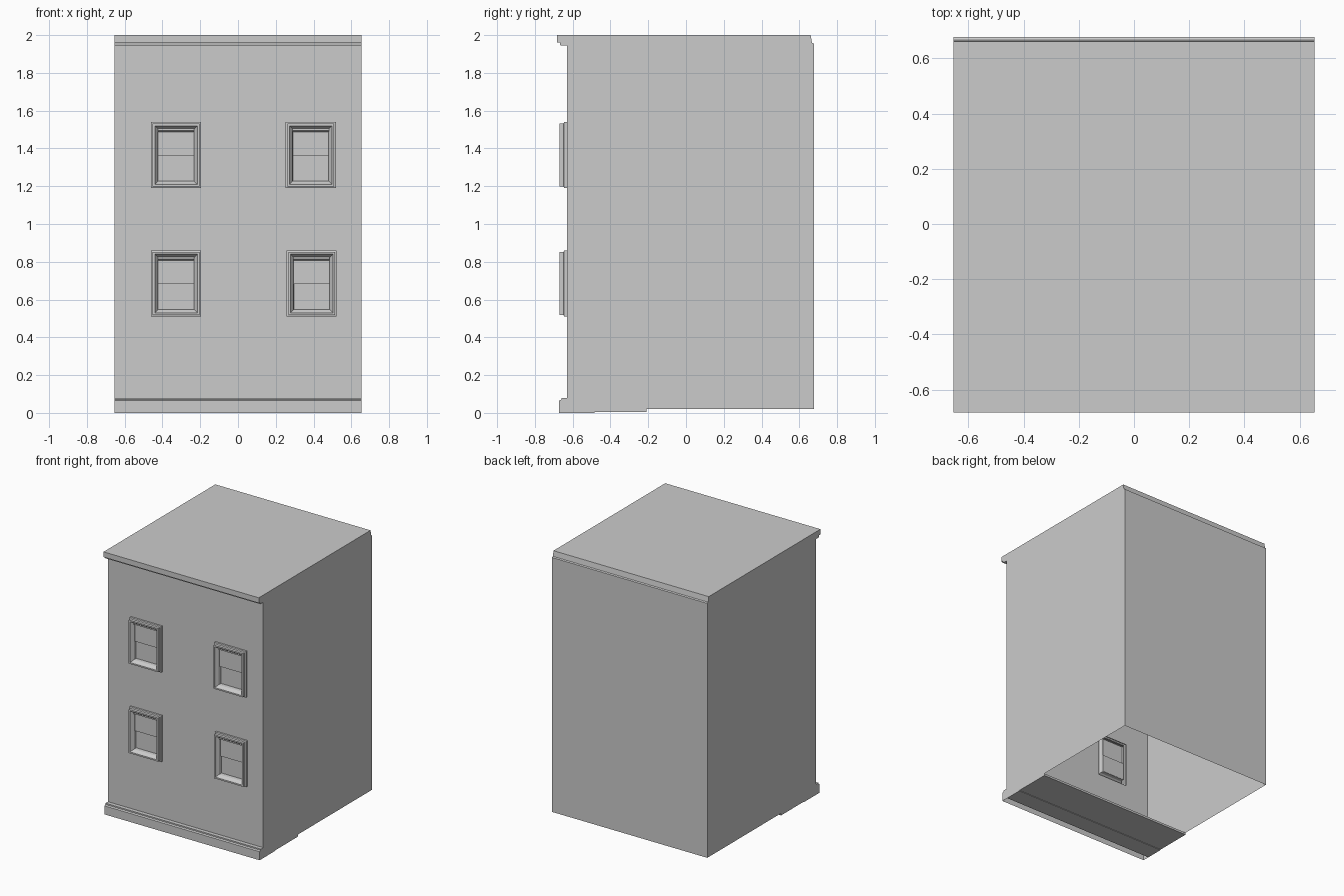
import bpy, bmesh

if "Cube" in bpy.data.objects:
    bpy.data.objects.remove(bpy.data.objects["Cube"])

HALF_W = 0.653
WALL_Y = -0.63
WIN_W, WIN_H = 0.265, 0.35
# window centre x, bottom z
WINDOWS = [(-0.328, 1.19), (0.385, 1.19), (-0.328, 0.51), (0.39, 0.51)]


def finish(bm, name):
    bmesh.ops.remove_doubles(bm, verts=bm.verts[:], dist=1e-5)
    bmesh.ops.recalc_face_normals(bm, faces=bm.faces[:])
    mesh = bpy.data.meshes.new(name)
    bm.to_mesh(mesh)
    bm.free()
    obj = bpy.data.objects.new(name, mesh)
    bpy.context.collection.objects.link(obj)
    return obj


def face(bm, points):
    return bm.faces.new([bm.verts.new(p) for p in points])


def rect(x, z, inset, y):
    """Corners of the window rectangle, shrunk by inset, at depth y."""
    a, b = x - WIN_W / 2 + inset, x + WIN_W / 2 - inset
    c, d = z + inset, z + WIN_H - inset
    return [(a, y, c), (b, y, c), (b, y, d), (a, y, d)]


# Building shell: side profile (y, z) with plinth, cornice and back roof edge
profile = [(-0.62, 0), (-0.673, 0), (-0.673, 0.065), (-0.66, 0.07), (-0.66, 0.08),
           (WALL_Y, 0.08), (WALL_Y, 1.945), (-0.665, 1.945), (-0.668, 1.96),
           (-0.683, 1.96), (-0.683, 2), (0.66, 2), (0.667, 1.96), (0.677, 1.955),
           (0.677, 0.02), (-0.21, 0.02), (-0.21, 0.004), (-0.485, 0.004), (-0.485, 0)]
FRONT_WALL, OPEN_BOTTOM = 5, (0, 14)

bm = bmesh.new()
for x in (-HALF_W, HALF_W):
    face(bm, [(x, y, z) for y, z in profile])
for i, (y0, z0) in enumerate(profile):
    y1, z1 = profile[(i + 1) % len(profile)]
    if i != FRONT_WALL and i not in OPEN_BOTTOM:
        face(bm, [(-HALF_W, y0, z0), (HALF_W, y0, z0), (HALF_W, y1, z1), (-HALF_W, y1, z1)])

# Front wall: grid of panels leaving the window holes open
holes = []
for x, z in WINDOWS:
    r = rect(x, z, 0.008, WALL_Y)
    holes.append((r[0][0], r[2][0], r[0][2], r[2][2]))
xs = sorted({-HALF_W, HALF_W, *[v for h in holes for v in h[:2]]})
zs = sorted({0.08, 1.945, *[v for h in holes for v in h[2:]]})
for x0, x1 in zip(xs, xs[1:]):
    for z0, z1 in zip(zs, zs[1:]):
        cx, cz = (x0 + x1) / 2, (z0 + z1) / 2
        if not any(a < cx < b and c < cz < d for a, b, c, d in holes):
            face(bm, [(x0, WALL_Y, z0), (x1, WALL_Y, z0), (x1, WALL_Y, z1), (x0, WALL_Y, z1)])
finish(bm, "building_shell")

# Window trim: stepped moulding rings (inset, y)
moulding = [(0, WALL_Y), (0, -0.645), (0.009, -0.648), (0.009, -0.669), (0.02, -0.669),
            (0.024, -0.66), (0.036, -0.645), (0.038, -0.63), (0.038, -0.618)]


def window(index, x, z):
    bm = bmesh.new()
    for (i0, y0), (i1, y1) in zip(moulding, moulding[1:]):
        a, b = rect(x, z, i0, y0), rect(x, z, i1, y1)
        for k in range(4):
            n = (k + 1) % 4
            face(bm, [a[k], a[n], b[n], b[k]])
    finish(bm, f"window_trim_{index}")

    # Upper sash sits forward of the lower sash, joined by a small ledge
    bm = bmesh.new()
    l, r = x - WIN_W / 2 + 0.037, x + WIN_W / 2 - 0.037
    path = [(-0.634, z + WIN_H - 0.037), (-0.634, z + 0.172),
            (-0.62, z + 0.172), (-0.62, z + 0.037)]
    for (y0, z0), (y1, z1) in zip(path, path[1:]):
        face(bm, [(l, y0, z0), (r, y0, z0), (r, y1, z1), (l, y1, z1)])
    finish(bm, f"window_sash_{index}")

    # Head strip under the top of the frame
    bm = bmesh.new()
    top = z + WIN_H - 0.034
    strip = [(-0.634, top), (-0.648, top), (-0.648, top - 0.01), (-0.634, top - 0.018)]
    for (y0, z0), (y1, z1) in zip(strip, strip[1:]):
        face(bm, [(l, y0, z0), (r, y0, z0), (r, y1, z1), (l, y1, z1)])
    finish(bm, f"window_head_{index}")


for index, (x, z) in enumerate(WINDOWS):
    window(index, x, z)
